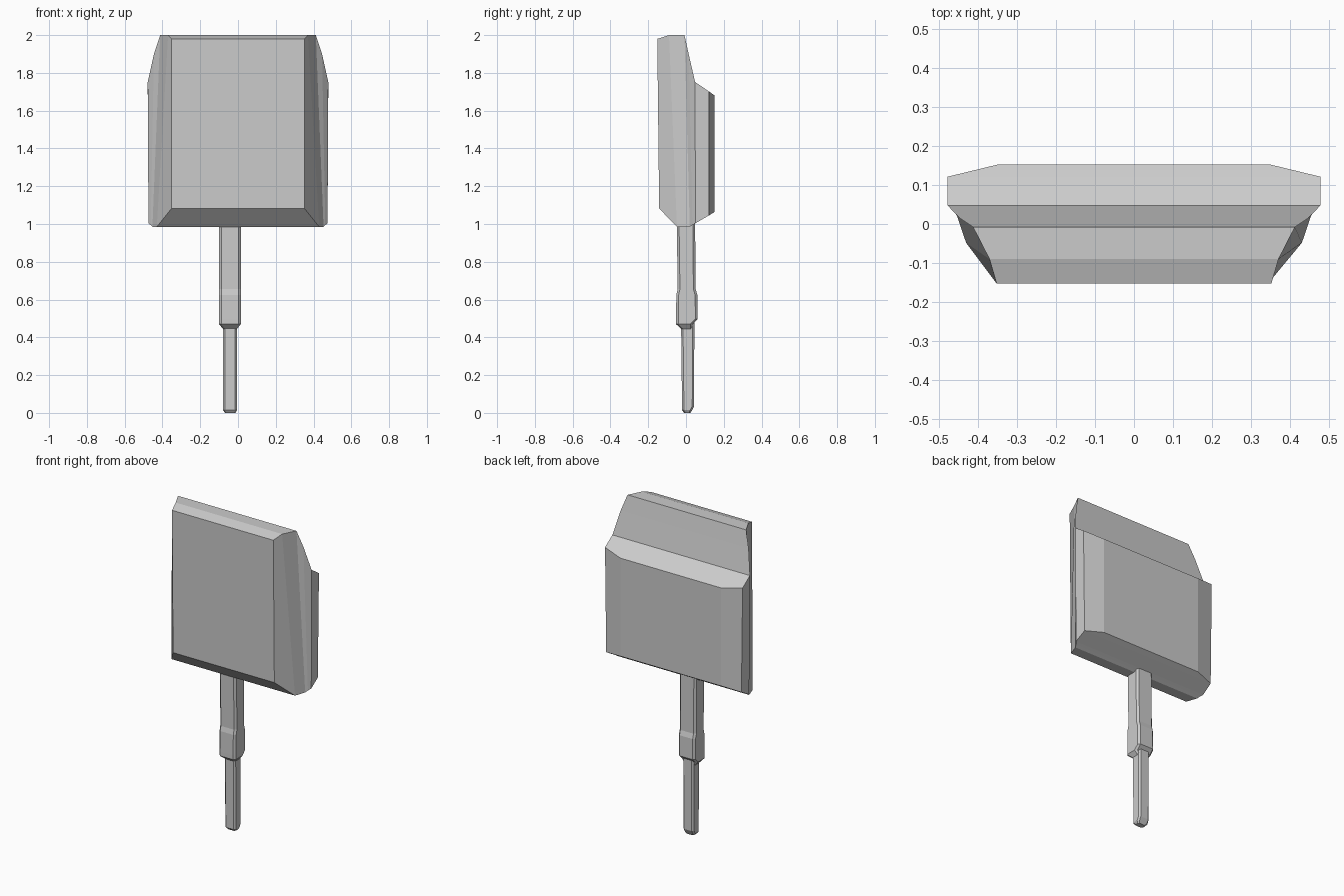
import bpy, bmesh

if "Cube" in bpy.data.objects:
    bpy.data.objects.remove(bpy.data.objects["Cube"])


def loft(name, rings):
    """Skin a list of equal-length point rings and cap both ends."""
    bm = bmesh.new()
    loops = [[bm.verts.new(p) for p in ring] for ring in rings]
    n = len(loops[0])
    for a, b in zip(loops, loops[1:]):
        for i in range(n):
            j = (i + 1) % n
            bm.faces.new((a[i], a[j], b[j], b[i]))
    bm.faces.new(loops[0])
    bm.faces.new(loops[-1])
    bmesh.ops.recalc_face_normals(bm, faces=bm.faces)
    mesh = bpy.data.meshes.new(name)
    bm.to_mesh(mesh)
    bm.free()
    obj = bpy.data.objects.new(name, mesh)
    bpy.context.collection.objects.link(obj)
    return obj


def head_ring(bottom, top):
    """Four corners mirrored in x from a (half width, y, z) pair."""
    (bx, by, bz), (tx, ty, tz) = bottom, top
    return [(-bx, by, bz), (bx, by, bz), (tx, ty, tz), (-tx, ty, tz)]


def handle_ring(z, x0, x1, y0, y1, c):
    """Rectangle with chamfered corners."""
    return [(x0 + c, y0, z), (x1 - c, y0, z), (x1, y0 + c, z), (x1, y1 - c, z),
            (x1 - c, y1, z), (x0 + c, y1, z), (x0, y1 - c, z), (x0, y0 + c, z)]


# Broad slab head, layered from front to back
loft("head", [head_ring(b, t) for b, t in [
    ((0.352, -0.142, 1.082), (0.352, -0.152, 1.98)),
    ((0.43, -0.048, 0.985), (0.37, -0.09, 2.0)),
    ((0.453, 0.02, 0.985), (0.412, -0.008, 2.0)),
    ((0.462, 0.034, 0.994), (0.445, 0.014, 1.9)),
    ((0.474, 0.05, 1.004), (0.478, 0.048, 1.752)),
    ((0.47, 0.121, 1.045), (0.478, 0.121, 1.702)),
    ((0.35, 0.152, 1.064), (0.35, 0.152, 1.68)),
]])

# Thick upper grip with a swollen lower end
loft("upper_handle", [handle_ring(*r) for r in [
    (0.445, -0.08, -0.005, -0.025, 0.035, 0.010),
    (0.47, -0.10, 0.015, -0.053, 0.035, 0.012),
    (0.497, -0.10, 0.015, -0.053, 0.062, 0.012),
    (0.625, -0.10, 0.015, -0.051, 0.060, 0.012),
    (0.655, -0.10, 0.015, -0.044, 0.051, 0.012),
    (1.03, -0.10, 0.015, -0.049, 0.048, 0.012),
]])

# Thin lower shaft with a bevelled foot
loft("lower_handle", [handle_ring(*r) for r in [
    (0.0, -0.068, -0.014, -0.010, 0.024, 0.008),
    (0.014, -0.08, -0.005, -0.021, 0.032, 0.010),
    (0.035, -0.08, -0.005, -0.021, 0.043, 0.010),
    (0.48, -0.08, -0.005, -0.026, 0.044, 0.010),
]])
